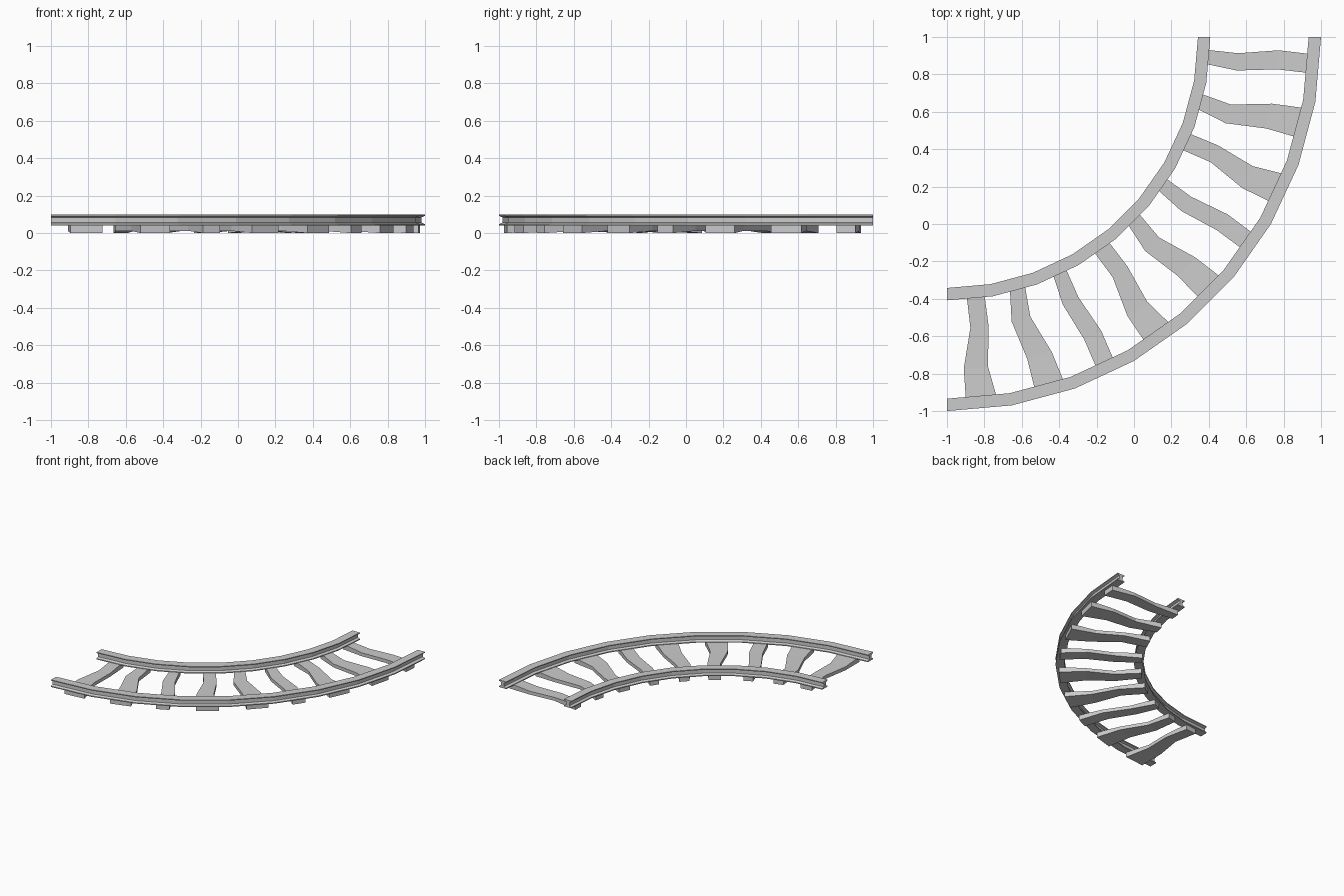
import bpy
from math import cos, sin, radians

if "Cube" in bpy.data.objects:
    bpy.data.objects.remove(bpy.data.objects["Cube"])

CX, CY = -1.0, 1.0   # centre of the quarter-circle bend


def polar(r, deg, z):
    a = radians(deg)
    return (CX + r * cos(a), CY - r * sin(a), z)


def sweep(name, sections):
    """Join closed rings of points into a capped solid."""
    n = len(sections[0])
    verts = [p for ring in sections for p in ring]
    faces = []
    for s in range(len(sections) - 1):
        for i in range(n):
            j = (i + 1) % n
            faces.append((s * n + i, s * n + j, (s + 1) * n + j, (s + 1) * n + i))
    last = (len(sections) - 1) * n
    faces.append(tuple(reversed(range(n))))
    faces.append(tuple(range(last, last + n)))
    me = bpy.data.meshes.new(name)
    me.from_pydata(verts, [], faces)
    me.update()
    ob = bpy.data.objects.new(name, me)
    bpy.context.collection.objects.link(ob)
    # consistent outward normals
    import bmesh
    bm = bmesh.new()
    bm.from_mesh(me)
    bmesh.ops.recalc_face_normals(bm, faces=bm.faces)
    bm.to_mesh(me)
    bm.free()
    return ob


# rails: I-beam profile swept through nine 10-degree segments
half = [(0.033, 0.040), (0.033, 0.048), (0.014, 0.056),
        (0.014, 0.084), (0.033, 0.092), (0.033, 0.099)]
profile = half + [(-x, z) for x, z in reversed(half)]
for name, r in (("inner_rail", 1.375), ("outer_rail", 1.967)):
    sweep(name, [[polar(r + x, k * 10, z) for x, z in profile] for k in range(10)])

# sleepers: three crooked planks, repeated every 30 degrees
# each station: (first edge angle, second edge angle)
planks = [
    [(2.75, 5.8), (3.2, 6.6), (2.3, 5.6), (2.75, 5.7)],
    [(12.4, 15.7), (13.4, 17.2), (11.6, 16.0), (11.2, 16.0)],
    [(21.7, 25.7), (21.8, 25.4), (22.9, 27.1), (22.0, 27.0)],
]
radii = (1.355, 1.56, 1.775, 1.975)
bottoms = (0.0, 0.012, 0.012, 0.0)
tops = (0.044, 0.040, 0.040, 0.044)
for rep in range(3):
    for t, plank in enumerate(planks):
        rings = []
        for r, (a, b), lo, hi in zip(radii, plank, bottoms, tops):
            a, b = a + 30 * rep, b + 30 * rep
            rings.append([polar(r, a, lo), polar(r, b, lo),
                          polar(r, b, hi), polar(r, a, hi)])
        sweep(f"sleeper_{rep * 3 + t + 1}", rings)
